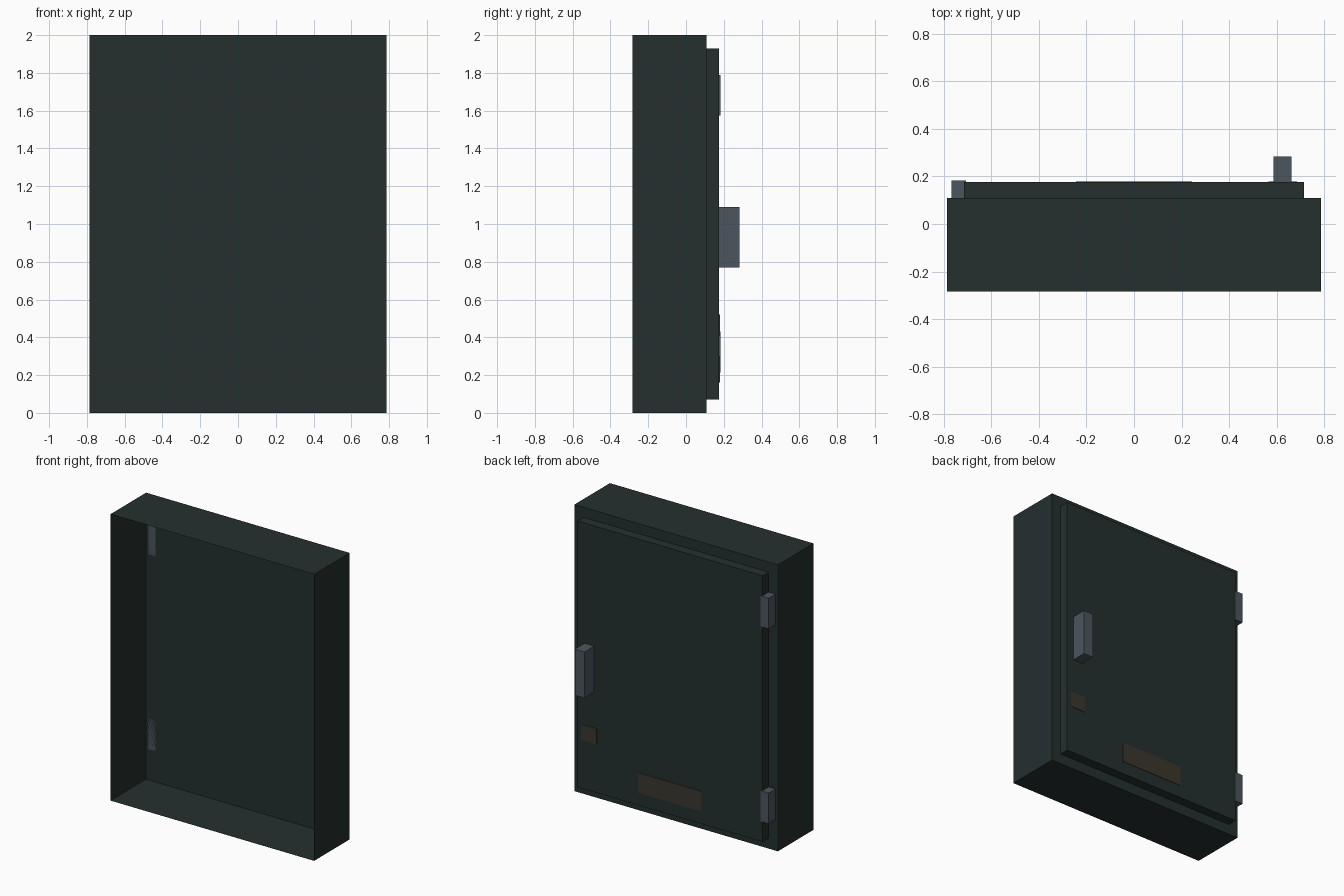
import bpy
import bmesh

if "Cube" in bpy.data.objects:
    bpy.data.objects.remove(bpy.data.objects["Cube"])


def material(name, rgb):
    m = bpy.data.materials.new(name)
    m.diffuse_color = (*rgb, 1.0)
    m.use_nodes = True
    m.node_tree.nodes["Principled BSDF"].inputs["Base Color"].default_value = m.diffuse_color
    return m


DARK = material("dark_green_grey", (0.018, 0.029, 0.028))
STEEL = material("steel_grey", (0.072, 0.092, 0.112))
LABEL = material("dull_brown", (0.043, 0.037, 0.027))


def box(name, x, y, z, mat, open_front=False):
    """Box from (min, max) ranges; open_front leaves off the -y face."""
    bm = bmesh.new()
    bmesh.ops.create_cube(bm, size=1.0)
    for v in bm.verts:
        v.co = [r[0] if c < 0 else r[1] for c, r in zip(v.co, (x, y, z))]
    bm.normal_update()
    if open_front:
        front = [f for f in bm.faces if f.normal.y < -0.9]
        bmesh.ops.delete(bm, geom=front, context='FACES_ONLY')
    mesh = bpy.data.meshes.new(name)
    bm.to_mesh(mesh)
    bm.free()
    mesh.materials.append(mat)
    obj = bpy.data.objects.new(name, mesh)
    bpy.context.collection.objects.link(obj)
    return obj


BACK = 0.109   # rear plane of the cabinet
DOOR = 0.176   # outer plane of the door

# Thin-walled cabinet shell, open towards -y
box("cabinet_shell", (-0.786, 0.786), (-0.283, BACK), (0, 2), DARK, open_front=True)

# Raised door panel
box("door", (-0.714, 0.714), (BACK, DOOR), (0.072, 1.93), DARK)

# Hinges and handle
for name, z in (("lower_hinge", (0.215, 0.43)), ("upper_hinge", (1.575, 1.79))):
    box(name, (-0.767, -0.705), (BACK, 0.183), z, STEEL)
box("handle", (0.586, 0.661), (DOOR, 0.283), (0.769, 1.091), STEEL)

# Thin plates on the door
box("small_plate", (0.564, 0.684), (DOOR, DOOR + 0.003), (0.41, 0.52), LABEL)
box("wide_plate", (-0.244, 0.244), (DOOR, DOOR + 0.003), (0.16, 0.30), LABEL)
